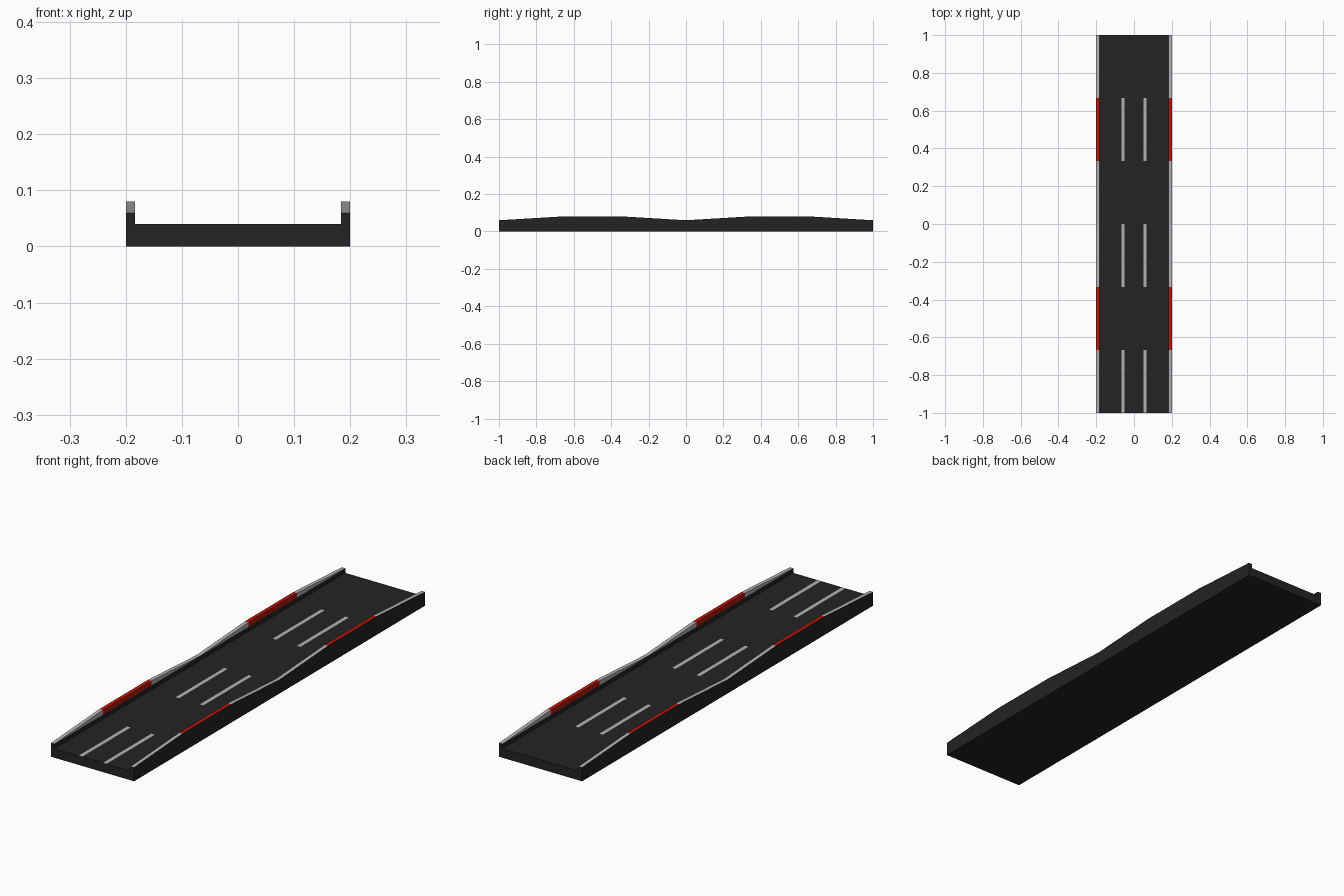
import bpy, bmesh

if "Cube" in bpy.data.objects:
    bpy.data.objects.remove(bpy.data.objects["Cube"])

DARK, LIGHT, RED = 0, 1, 2
HALF, INNER = 0.2, 0.1833          # outer edge and inner face of the kerbs
DECK, BASE, PEAK = 0.04, 0.06, 0.08  # heights: road, low kerb, high kerb
STATIONS = [-1 + k / 3 for k in range(7)]


def material(name, rgb):
    m = bpy.data.materials.new(name)
    m.diffuse_color = (*rgb, 1)
    m.use_nodes = True
    m.node_tree.nodes["Principled BSDF"].inputs["Base Color"].default_value = m.diffuse_color
    return m


MATERIALS = [material("asphalt", (0.017, 0.017, 0.017)),
             material("light_paint", (0.45, 0.45, 0.45)),
             material("red_paint", (0.5, 0.008, 0.003))]


def sweep(name, profile_at, paint, closed):
    """Join the x/z profiles at all stations; paint(i, j) gives a material or None to skip."""
    bm = bmesh.new()
    rings = [[bm.verts.new((x, y, z)) for x, z in profile_at(i)]
             for i, y in enumerate(STATIONS)]
    n = len(rings[0])
    for i, (a, b) in enumerate(zip(rings, rings[1:])):
        for j in range(n if closed else n - 1):
            mat = paint(i, j)
            if mat is not None:
                k = (j + 1) % n
                bm.faces.new((a[j], a[k], b[k], b[j])).material_index = mat
    bm.faces.new(rings[0][::-1])
    bm.faces.new(rings[-1])
    bmesh.ops.remove_doubles(bm, verts=bm.verts, dist=1e-5)
    mesh = bpy.data.meshes.new(name)
    bm.to_mesh(mesh)
    bm.free()
    for m in MATERIALS:
        mesh.materials.append(m)
    obj = bpy.data.objects.new(name, mesh)
    bpy.context.collection.objects.link(obj)
    return obj


# Road deck with flush dashed lane markings, left open beneath the kerbs
TOP_X = [-INNER, -0.0667, -0.05, 0.05, 0.0667, INNER]
deck_profile = [(-HALF, 0), (-HALF, DECK), *[(x, DECK) for x in TOP_X],
                (HALF, DECK), (HALF, 0)]


def deck_paint(i, j):
    if j in (1, 7):
        return None
    return LIGHT if j in (3, 5) and i % 2 == 0 else DARK


sweep("road_deck", lambda i: deck_profile, deck_paint, True)


# Undulating kerbs: dark body, painted top and upper inner face
def kerb_profile(i):
    h = BASE if i % 3 == 0 else PEAK
    return [(-HALF, DECK), (-HALF, h), (-INNER, h), (-INNER, BASE), (-INNER, DECK)]


def kerb_paint(i, j):
    if j in (0, 3):
        return DARK
    return RED if i % 3 == 1 else LIGHT


kerbs = sweep("side_kerbs", kerb_profile, kerb_paint, False)
kerbs.modifiers.new("mirror", 'MIRROR').use_axis[0] = True
